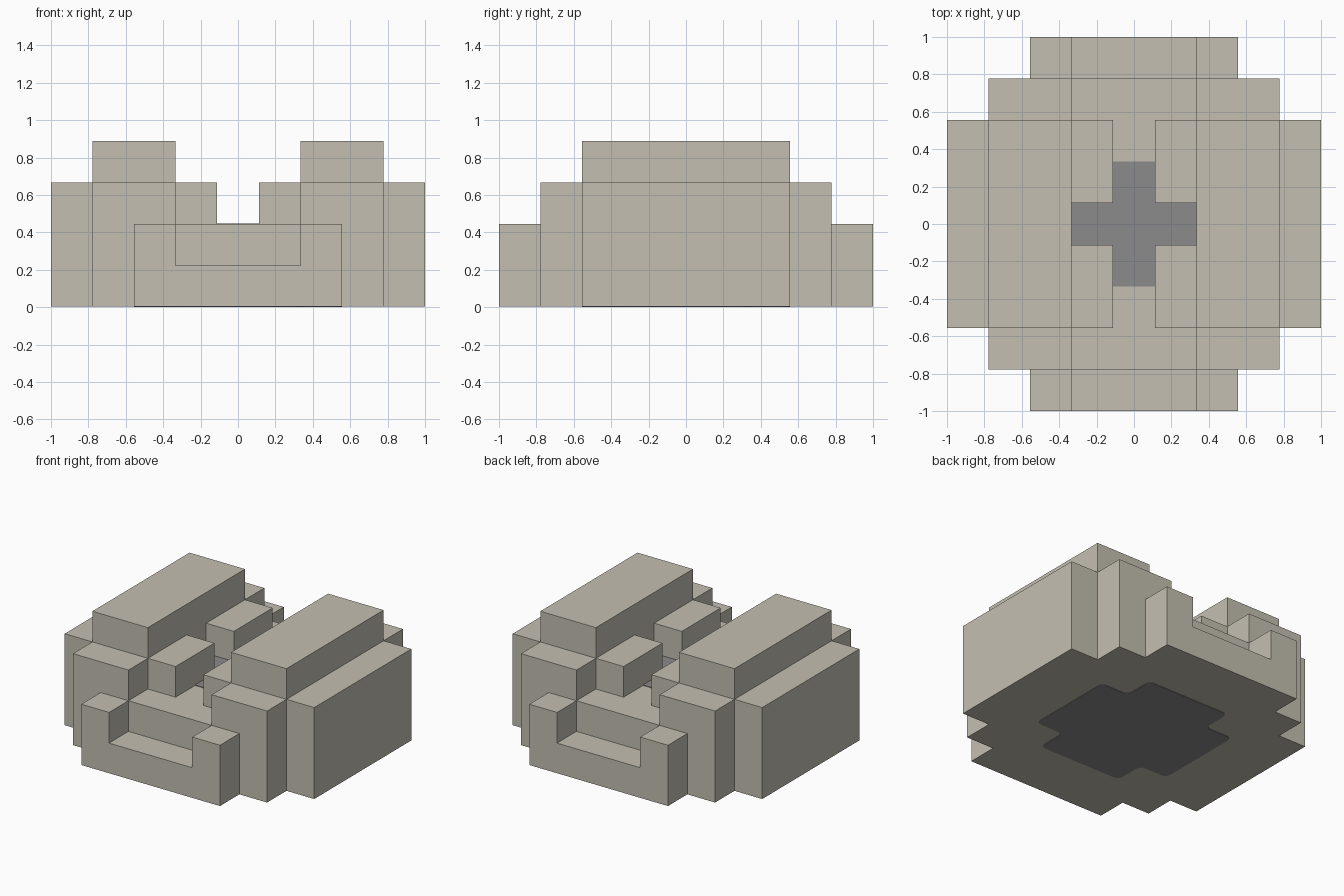
import bpy
import bmesh

cube = bpy.data.objects.get("Cube")
if cube:
    bpy.data.objects.remove(cube, do_unlink=True)

U = 2 / 9          # edge length of one block
SKIN = 0.004       # thickness of the flush grey plates


def material(name, rgb):
    mat = bpy.data.materials.new(name)
    mat.use_nodes = True
    mat.diffuse_color = (*rgb, 1)
    mat.node_tree.nodes["Principled BSDF"].inputs["Base Color"].default_value = (*rgb, 1)
    return mat


stone = material("warm_stone", (0.55, 0.52, 0.44))
grey = material("grey_core", (0.26, 0.26, 0.26))


def finish(name, bm, mat):
    bmesh.ops.recalc_face_normals(bm, faces=bm.faces)
    mesh = bpy.data.meshes.new(name)
    bm.to_mesh(mesh)
    bm.free()
    mesh.materials.append(mat)
    obj = bpy.data.objects.new(name, mesh)
    bpy.context.collection.objects.link(obj)
    return obj


def blocks(name, x, y, z, mirror=""):
    """Box spanning the given block ranges, repeated across the mirror axes."""
    bm = bmesh.new()
    for sx in ((1, -1) if "x" in mirror else (1,)):
        for sy in ((1, -1) if "y" in mirror else (1,)):
            low = z[0] * U if z[0] else SKIN
            high = z[1] * U
            for v in bmesh.ops.create_cube(bm, size=1)["verts"]:
                v.co.x = sx * U * x[v.co.x > 0]
                v.co.y = sy * U * y[v.co.y > 0]
                v.co.z = high if v.co.z > 0 else low
    return finish(name, bm, stone)


def cross_plate(name, wide, narrow, z, thickness, rounding=0):
    """Thin plus-shaped plate with optionally softened corners."""
    w, n = wide * U, narrow * U
    quarter = [(w, -n), (w, n), (n, n)]
    points = []
    for _ in range(4):
        points += quarter
        quarter = [(-b, a) for a, b in quarter]
    bm = bmesh.new()
    face = bm.faces.new([bm.verts.new((a, b, z)) for a, b in points])
    if rounding:
        bmesh.ops.bevel(bm, geom=bm.verts[:], offset=rounding, segments=3,
                        profile=0.5, affect='VERTICES')
    solid = bmesh.ops.extrude_face_region(bm, geom=bm.faces[:])
    moved = [g for g in solid["geom"] if isinstance(g, bmesh.types.BMVert)]
    bmesh.ops.translate(bm, verts=moved, vec=(0, 0, thickness))
    return finish(name, bm, grey)


# Central channel and its low end sills
blocks("channel_floor", (-1.5, 1.5), (-3.5, 3.5), (0, 2))
blocks("end_sills", (-1.5, 1.5), (3.5, 4.5), (0, 1), "y")
blocks("sill_posts", (1.5, 2.5), (3.5, 4.5), (0, 2), "xy")

# Stepped sides
blocks("shoulders", (1.5, 3.5), (2.5, 3.5), (0, 3), "xy")
blocks("ridges", (1.5, 3.5), (-2.5, 2.5), (0, 4), "x")
blocks("flanks", (3.5, 4.5), (-2.5, 2.5), (0, 3), "x")
blocks("inner_steps", (0.5, 1.5), (0.5, 2.5), (2, 3), "xy")

# Grey core showing through the floor and the underside
cross_plate("core_top", 1.5, 0.5, 2 * U, SKIN)
cross_plate("core_underside", 2.5, 1.5, 0, 2 * SKIN, rounding=0.04)
